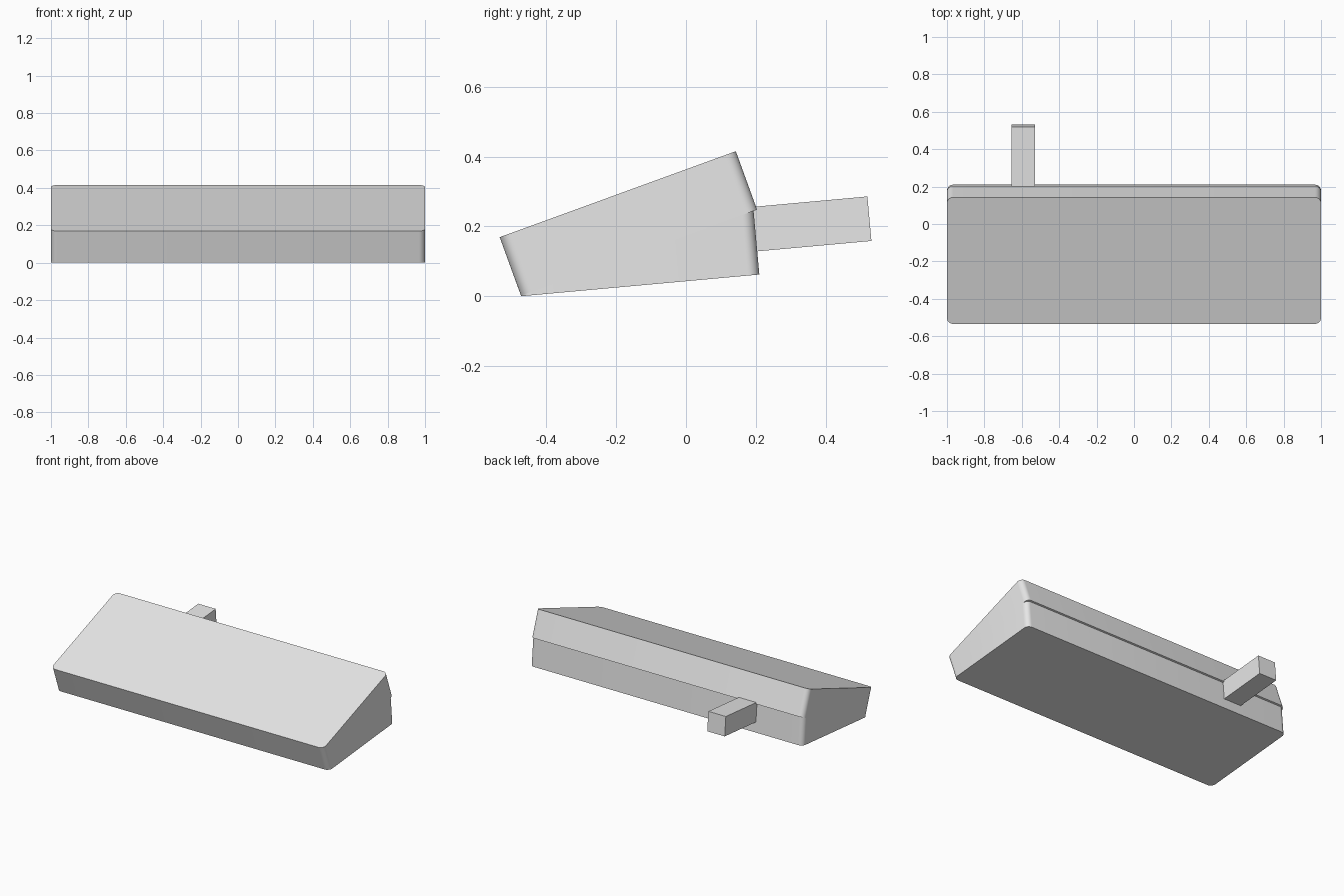
import bpy, bmesh, math
from mathutils import Matrix

cube = bpy.data.objects.get("Cube")
if cube:
    bpy.data.objects.remove(cube, do_unlink=True)

grey = bpy.data.materials.new("light_grey")
grey.use_nodes = True
colour = (0.8, 0.8, 0.8, 1)
grey.diffuse_color = colour
grey.node_tree.nodes["Principled BSDF"].inputs["Base Color"].default_value = colour


def tilted_box(name, width, length, height, front_bottom, tilt, x=0, radius=0):
    """Box with its lower front edge at (y, z), pitched back by tilt degrees."""
    bm = bmesh.new()
    bmesh.ops.create_cube(bm, size=1)
    bmesh.ops.translate(bm, vec=(0, 0.5, 0.5), verts=bm.verts)
    bmesh.ops.scale(bm, vec=(width, length, height), verts=bm.verts)
    if radius:
        # Round only the four upright corners
        upright = [e for e in bm.edges
                   if abs(e.verts[0].co.z - e.verts[1].co.z) > height / 2]
        bmesh.ops.bevel(bm, geom=upright, offset=radius, segments=8,
                        profile=0.5, affect='EDGES')
    place = Matrix.Translation((x, *front_bottom)) @ Matrix.Rotation(math.radians(tilt), 4, 'X')
    bmesh.ops.transform(bm, matrix=place, verts=bm.verts)
    mesh = bpy.data.meshes.new(name)
    bm.to_mesh(mesh)
    bm.free()
    mesh.materials.append(grey)
    obj = bpy.data.objects.new(name, mesh)
    bpy.context.collection.objects.link(obj)
    bpy.ops.object.select_all(action='DESELECT')
    obj.select_set(True)
    bpy.context.view_layer.objects.active = obj
    bpy.ops.object.shade_smooth_by_angle(angle=math.radians(30))
    return obj


# Steep upper slab resting on a shallower base slab
tilted_box("upper_slab", 2, 0.72, 0.178, (-0.473, 0.002), 20, radius=0.033)
tilted_box("base_slab", 2, 0.686, 0.186, (-0.473, 0), 5.2, radius=0.033)

# Square peg sticking out of the back
tilted_box("rear_peg", 0.128, 0.38, 0.128, (0.153, 0.124), 5.2, x=-0.592)
